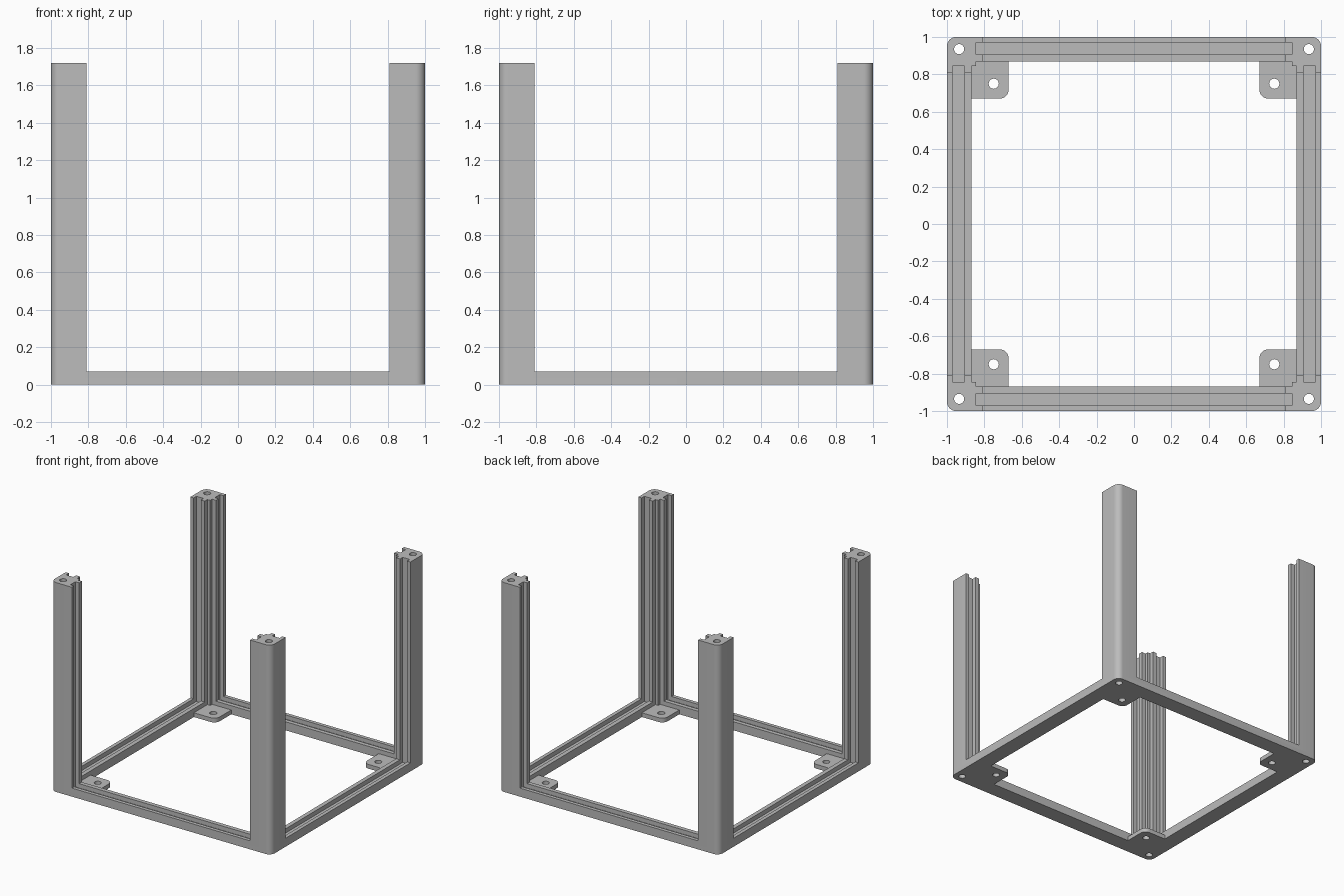
import bpy
import bmesh
from math import pi, cos, sin, radians

cube = bpy.data.objects.get("Cube")
if cube:
    bpy.data.objects.remove(cube, do_unlink=True)

# Main dimensions
HEIGHT = 1.72          # top of the posts
BASE = 0.035           # thickness of base plate and tabs
RAIL = 0.07            # top of the rail lips
POST = 0.81            # inner end of the posts
FLOOR = 0.845          # depth of the post slots
LIP_OUT = 0.97         # slot lies between these two lips
LIP_IN = 0.905
INNER = 0.87           # inner wall of the frame
TAB = 0.67             # inner edge of the tabs
RADIUS = 0.05
HOLE = 0.027

grey = bpy.data.materials.new("aluminium grey")
grey.use_nodes = True
colour = (0.5, 0.5, 0.5, 1)
grey.diffuse_color = colour
grey.node_tree.nodes["Principled BSDF"].inputs["Base Color"].default_value = colour


def arc(x, y, r, start, end, n=10):
    """Points along an arc, angles in degrees."""
    angles = [radians(start + (end - start) * i / n) for i in range(n + 1)]
    return [(x + r * cos(a), y + r * sin(a)) for a in angles]


def circle(x, y):
    return arc(x, y, HOLE, 0, 360, 24)[:-1]


def turn(points, k):
    """Rotate points by k quarter turns."""
    for _ in range(k):
        points = [(-y, x) for x, y in points]
    return points


def extrude_profile(name, loops, z0, z1):
    """Fill the outlines (inner ones are holes) and extrude from z0 to z1."""
    curve = bpy.data.curves.new(name, 'CURVE')
    curve.dimensions = '2D'
    curve.fill_mode = 'BOTH'
    curve.extrude = (z1 - z0) / 2
    for loop in loops:
        spline = curve.splines.new('POLY')
        spline.points.add(len(loop) - 1)
        for point, (x, y) in zip(spline.points, loop):
            point.co = (x, y, 0, 1)
        spline.use_cyclic_u = True
    helper = bpy.data.objects.new(name + "_profile", curve)
    mesh = bpy.data.meshes.new_from_object(helper)
    bpy.data.objects.remove(helper)
    bpy.data.curves.remove(curve)

    bm = bmesh.new()
    bm.from_mesh(mesh)
    bmesh.ops.remove_doubles(bm, verts=bm.verts, dist=0.0005)
    bmesh.ops.translate(bm, verts=bm.verts, vec=(0, 0, (z0 + z1) / 2))
    bmesh.ops.recalc_face_normals(bm, faces=bm.faces)
    bm.to_mesh(mesh)
    bm.free()
    mesh.name = name
    mesh.materials.clear()
    mesh.materials.append(grey)

    obj = bpy.data.objects.new(name, mesh)
    bpy.context.collection.objects.link(obj)
    bpy.ops.object.select_all(action='DESELECT')
    obj.select_set(True)
    bpy.context.view_layer.objects.active = obj
    bpy.ops.object.shade_smooth_by_angle(angle=radians(30))
    return obj


# Base plate: square ring with a drilled tab inside each corner
c = 1 - RADIUS
t = TAB + RADIUS
outer, inner, holes = [], [], []
for k in range(4):
    outer += turn(arc(c, c, RADIUS, 0, 90), k)
    inner += turn([(INNER, TAB)] + arc(t, t, RADIUS, 270, 180) + [(TAB, INNER)], k)
    holes += [turn(circle(0.935, 0.935), k), turn(circle(0.75, 0.75), k)]
extrude_profile("base_frame", [outer, inner] + holes, 0, BASE)

# Post profile: one half of the slotted outline, mirrored across the diagonal
half = [(POST, 1), (POST, LIP_OUT), (FLOOR, LIP_OUT), (FLOOR, LIP_IN),
        (POST, LIP_IN), (POST, INNER), (FLOOR, INNER)]
mirrored = [(y, x) for x, y in reversed(half)]
profile = arc(c, c, RADIUS, 0, 90) + half + [(FLOOR, FLOOR)] + mirrored

# Corner posts and the two lips of each grooved rail, one set per quarter turn
corners = ["back_left", "back_right", "front_right", "front_left"]
sides = ["back", "right", "front", "left"]
for k in range(4):
    extrude_profile(corners[k] + "_post",
                    [turn(profile, k), turn(circle(0.935, 0.935), k)], BASE, HEIGHT)
    for part, y0, y1 in (("outer", LIP_OUT, 1), ("inner", INNER, LIP_IN)):
        strip = [(-POST, y0), (POST, y0), (POST, y1), (-POST, y1)]
        extrude_profile(sides[k] + "_rail_" + part + "_lip", [turn(strip, k)], BASE, RAIL)
